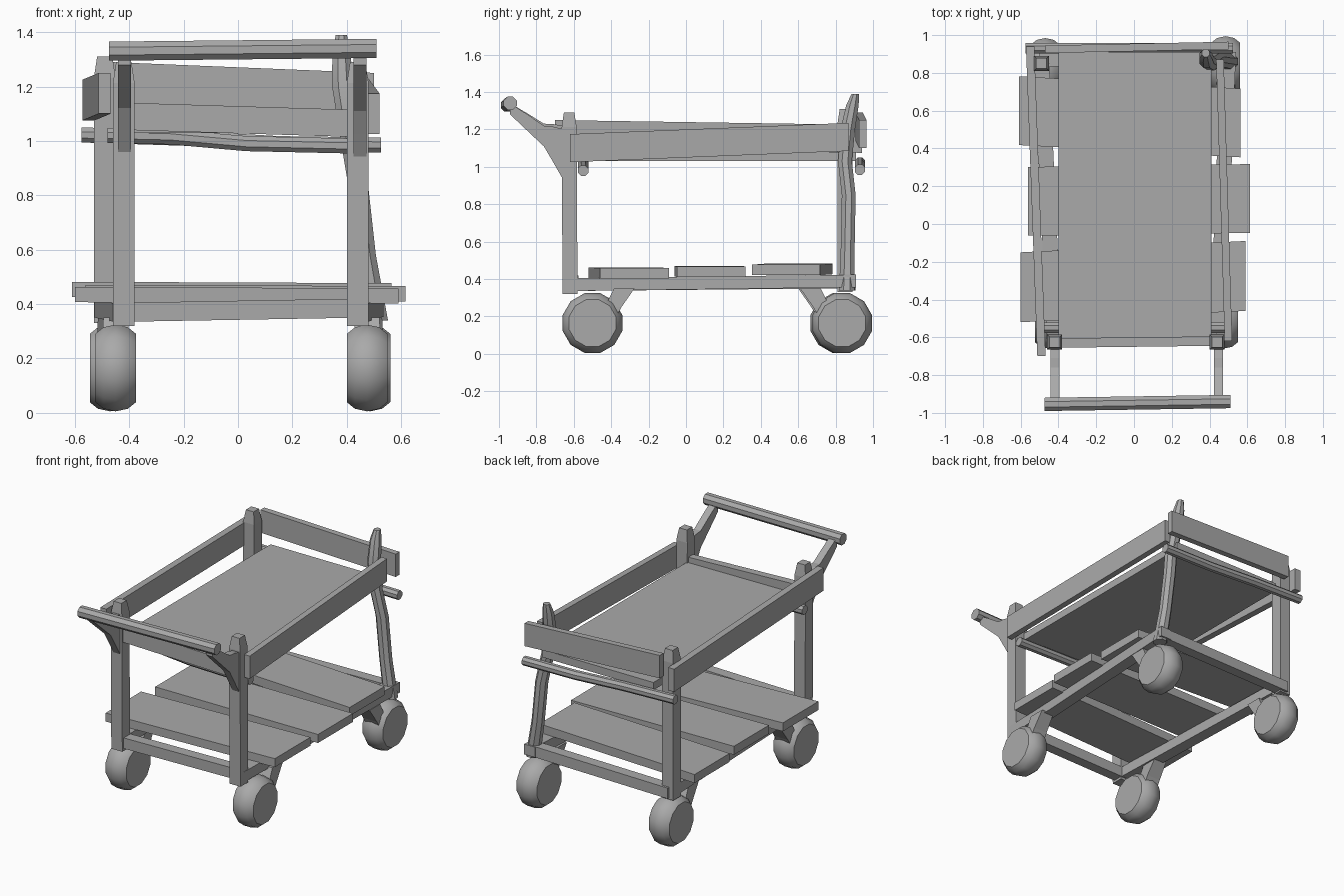
import bpy, bmesh
from math import pi, cos, sin, radians
from mathutils import Vector

cube = bpy.data.objects.get("Cube")
if cube:
    bpy.data.objects.remove(cube)

mat = bpy.data.materials.new("plain_grey")
mat.use_nodes = True
GREY = (0.4, 0.4, 0.4, 1)
mat.diffuse_color = GREY
mat.node_tree.nodes["Principled BSDF"].inputs["Base Color"].default_value = GREY

# Plane axes of a cross-section for each main axis
PLANES = {"x": (1, 2), "y": (0, 2), "z": (0, 1)}


def loft(name, axis, sections, sides=4, smooth=False):
    """Join sections (centre, half width, half height) along an axis."""
    u, v = PLANES[axis]
    if sides == 4:
        ring = [(-1, -1), (1, -1), (1, 1), (-1, 1)]
    else:
        ring = [(cos(2 * pi * (i + .5) / sides), sin(2 * pi * (i + .5) / sides)) for i in range(sides)]
    bm = bmesh.new()
    rows = []
    for centre, hu, hv in sections:
        row = []
        for a, b in ring:
            p = Vector(centre)
            p[u] += a * hu
            p[v] += b * hv
            row.append(bm.verts.new(p))
        rows.append(row)
    for lo, hi in zip(rows, rows[1:]):
        for i in range(sides):
            j = (i + 1) % sides
            bm.faces.new((lo[i], lo[j], hi[j], hi[i]))
    bm.faces.new(rows[0][::-1])
    bm.faces.new(rows[-1])
    bmesh.ops.recalc_face_normals(bm, faces=bm.faces[:])
    mesh = bpy.data.meshes.new(name)
    bm.to_mesh(mesh)
    bm.free()
    mesh.materials.append(mat)
    obj = bpy.data.objects.new(name, mesh)
    bpy.context.collection.objects.link(obj)
    if smooth:
        bpy.ops.object.select_all(action="DESELECT")
        obj.select_set(True)
        bpy.context.view_layer.objects.active = obj
        bpy.ops.object.shade_smooth_by_angle(angle=radians(40))
    return obj


def beam(name, axis, a, b, hu, hv):
    return loft(name, axis, [(a, hu, hv), (b, hu, hv)])


# Corner posts with tapered tops; the back left one is a bent branch
def post(name, bottom, top, half):
    bottom, top = Vector(bottom), Vector(top)
    shoulder = bottom.lerp(top, .92)
    loft(name, "z", [(bottom, half, half), (shoulder, half, half), (top, half * .7, half * .7)])


post("front_right_post", (-.42, -.62, .32), (-.42, -.625, 1.29), .04)
post("front_left_post", (.44, -.62, .32), (.44, -.625, 1.29), .04)
post("back_right_post", (-.49, .85, .33), (-.49, .85, 1.31), .04)
branch = [(.51, .86, .34, .045), (.47, .865, .58, .04), (.44, .87, .85, .04), (.41, .85, 1.03, .04),
          (.385, .865, 1.2, .042), (.38, .89, 1.33, .036), (.38, .905, 1.39, .022)]
loft("back_left_post", "z", [((x, y, z), r, r) for x, y, z, r in branch], 8, True)

# Upper tray: shelf, front lip and guard boards
beam("tray_shelf", "y", (.005, -.62, 1.055), (.005, .91, 1.055), .405, .025)
beam("tray_front_lip", "x", (-.4, -.63, 1.09), (.41, -.62, 1.065), .025, .05)
beam("left_guard_board", "y", (.5, -.62, 1.1), (.455, .87, 1.16), .02, .075)
beam("right_guard_board", "y", (-.49, -.7, 1.175), (-.55, .94, 1.15), .022, .075)
beam("back_guard_board", "x", (-.47, .925, 1.215), (.5, .945, 1.175), .02, .075)

# Round cross bars under the tray
front_bar = [(-.48, 1.02), (-.25, 1.015), (.03, .99), (.48, .98)]
loft("front_cross_bar", "x", [((x, -.55, z), .03, .03) for x, z in front_bar], 8, True)
back_bar = [(-.575, 1.022), (-.2, 1.01), (.15, .99), (.525, .985)]
loft("back_cross_bar", "x", [((x, .93, z), .03, .03) for x, z in back_bar], 8, True)

# Push handle and its brackets
loft("push_handle", "x", [((-.475, -.955, 1.33), .038, .038), ((.51, -.94, 1.34), .038, .038)], 8, True)
bracket = [(-.94, 1.31, .03), (-.84, 1.23, .045), (-.76, 1.165, .055), (-.71, 1.12, .095), (-.65, 1.06, .14)]
for name, x, lift in (("right_handle_bracket", -.418, .06), ("left_handle_bracket", .448, 0)):
    loft(name, "y", [((x, y, z + lift * (y + .94)), .024, h) for y, z, h in bracket])

# Bottom frame
beam("front_bottom_rail", "x", (-.42, -.61, .37), (.44, -.61, .385), .035, .035)
beam("back_bottom_rail", "x", (-.5, .87, .375), (.52, .87, .39), .035, .035)
beam("left_bottom_rail", "y", (.44, -.65, .37), (.5, .91, .39), .04, .034)
beam("right_bottom_rail", "y", (-.42, -.65, .37), (-.49, .88, .385), .04, .034)

# Loose planks of the lower shelf
planks = [("front", (-.6, -.335), (.59, -.275), .43, .185), ("middle", (-.56, .12), (.615, .135), .438, .182),
          ("back", (-.61, .6), (.565, .535), .449, .182)]
for name, (xa, ya), (xb, yb), z, depth in planks:
    beam(name + "_plank", "x", (xa, ya, z + .005), (xb, yb, z), depth, .028)

# Barrel-shaped wheels, each hung from a leaning arm
tread = [(-.075, .13), (-.045, .155), (0, .165), (.045, .155), (.075, .13)]
wheels = [("front_right", -.45, -.5, 1), ("front_left", .475, -.5, 1),
          ("back_right", -.47, .825, -1), ("back_left", .485, .835, -1)]
for name, x, y, lean in wheels:
    loft(name + "_wheel", "x", [((x + dx, y, .165), r, r) for dx, r in tread], 12, True)
    loft(name + "_wheel_arm", "z", [((x, y + lean * .06, .17), .05, .05), ((x, y + lean * .11, .25), .05, .045),
                                    ((x, y + lean * .17, .35), .045, .055)])
